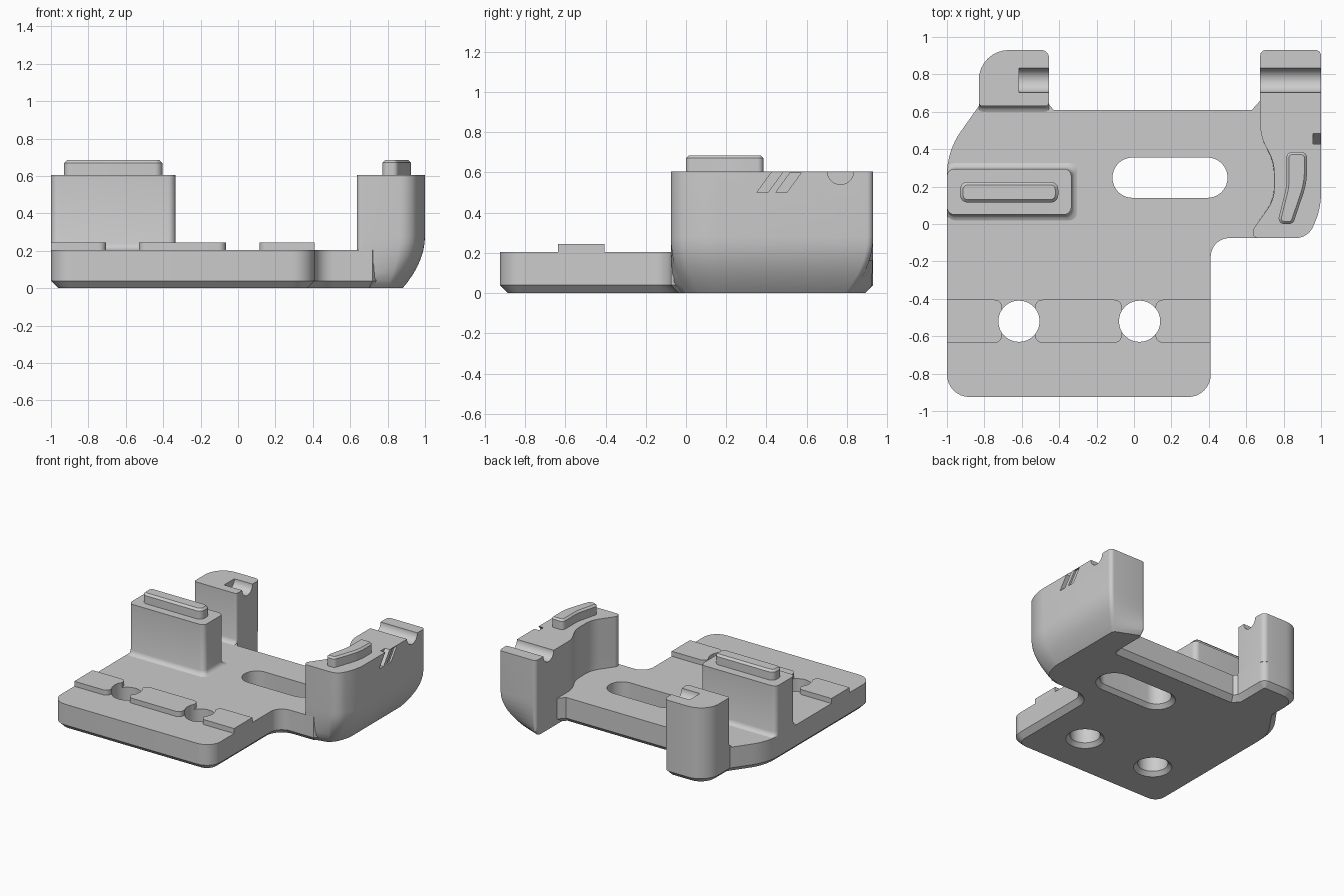
import bpy
import bmesh
from math import radians, tan, pi
from mathutils import Vector, Matrix

if "Cube" in bpy.data.objects:
    bpy.data.objects.remove(bpy.data.objects["Cube"])

grey = bpy.data.materials.new("plain grey")
grey.use_nodes = True
COLOUR = (0.6, 0.6, 0.6, 1)
grey.diffuse_color = COLOUR
grey.node_tree.nodes["Principled BSDF"].inputs["Base Color"].default_value = COLOUR

TOP, DECK = 0.605, 0.205


def rounded(corners, steps=8):
    """Outline from (x, y, radius) corners, each replaced by an arc."""
    out = []
    for i, (x, y, r) in enumerate(corners):
        p = Vector((x, y))
        if r == 0:
            out.append(p)
            continue
        a = (Vector(corners[i - 1][:2]) - p).normalized()
        b = (Vector(corners[(i + 1) % len(corners)][:2]) - p).normalized()
        half = a.angle(b) / 2
        t = r / tan(half)
        start = p + a * t
        centre = p + (a + b).normalized() * (t * t + r * r) ** 0.5
        turn = (start - centre).angle_signed(p + b * t - centre)
        for k in range(steps + 1):
            out.append(centre + Matrix.Rotation(-turn * k / steps, 2) @ (start - centre))
    return out


def rect(x0, x1, y0, y1, r, steps=8):
    return rounded([(x0, y0, r), (x1, y0, r), (x1, y1, r), (x0, y1, r)], steps)


def at(outline, z):
    return [(p[0], p[1], z) for p in outline]


def finish(name, bm):
    bmesh.ops.recalc_face_normals(bm, faces=bm.faces[:])
    mesh = bpy.data.meshes.new(name)
    bm.to_mesh(mesh)
    bm.free()
    mesh.materials.append(grey)
    ob = bpy.data.objects.new(name, mesh)
    bpy.context.collection.objects.link(ob)
    return ob


def loft(name, rings, bevel_z=None, bevel=0):
    """Skin matching rings and cap both ends; optionally chamfer one rim."""
    bm = bmesh.new()
    rows = [[bm.verts.new(p) for p in ring] for ring in rings]
    n = len(rows[0])
    for lo, hi in zip(rows, rows[1:]):
        for i in range(n):
            j = (i + 1) % n
            bm.faces.new((lo[i], lo[j], hi[j], hi[i]))
    bm.faces.new(rows[0][::-1])
    bm.faces.new(rows[-1])
    bmesh.ops.recalc_face_normals(bm, faces=bm.faces[:])
    if bevel:
        rim = [e for e in bm.edges if all(abs(v.co.z - bevel_z) < 1e-5 for v in e.verts)]
        bmesh.ops.bevel(bm, geom=rim, offset=bevel, segments=1, affect='EDGES')
    return finish(name, bm)


def prism(name, outline, z0, z1, bevel_z=None, bevel=0):
    return loft(name, [at(outline, z0), at(outline, z1)], bevel_z, bevel)


def cut(target, cutters):
    for c in cutters:
        mod = target.modifiers.new("cut", 'BOOLEAN')
        mod.operation = 'DIFFERENCE'
        mod.solver = 'EXACT'
        mod.object = c
        bpy.context.view_layer.objects.active = target
        bpy.ops.object.modifier_apply(modifier=mod.name)


def rod(name, x0, x1, y, z, r):
    bm = bmesh.new()
    place = Matrix.Translation(((x0 + x1) / 2, y, z)) @ Matrix.Rotation(pi / 2, 4, 'Y')
    bmesh.ops.create_cone(bm, cap_ends=True, segments=48, radius1=r, radius2=r,
                          depth=x1 - x0, matrix=place)
    return finish(name, bm)


def opening(name, x0, x1, y0, y1):
    """Round-ended through hole, flared at the underside."""
    rings = []
    for z, e in ((-0.01, 0.04), (0.03, 0), (0.4, 0)):
        r = (y1 - y0) / 2 + e - 0.0005
        rings.append(at(rect(x0 - e, x1 + e, y0 - e, y1 + e, r, 14), z))
    return loft(name, rings)


parts = []

# Base plate with chamfered underside
plate = prism("base_plate", rounded([
    (-1, -0.925, 0.12), (0.41, -0.925, 0.12), (0.41, -0.075, 0.1), (0.72, -0.075, 0),
    (0.85, 0.1, 0), (0.8, 0.66, 0), (0.675, 0.66, 0), (0.63, 0.61, 0),
    (-0.43, 0.61, 0), (-0.455, 0.64, 0), (-0.455, 0.93, 0.05), (-0.83, 0.93, 0.16),
    (-0.83, 0.63, 0), (-1, 0.39, 0.4)]), 0, DECK, 0, 0.04)
parts.append(plate)

# Raised pads on the front deck
pads = []
for name, x0, x1, ra, rb in (("pad_right", -1, -0.705, 0, 0.04),
                             ("pad_middle", -0.53, -0.065, 0.04, 0.04),
                             ("pad_left", 0.115, 0.41, 0.04, 0)):
    pads.append(prism(name, rounded([(x0, -0.635, ra), (x1, -0.635, rb),
                                     (x1, -0.405, rb), (x0, -0.405, ra)]), 0.2, 0.245))
parts += pads

# Through holes and long slot
holes = [opening("hole_cutter", x - 0.11, x + 0.11, -0.63, -0.41) for x in (-0.615, 0.03)]
slot = opening("slot_cutter", -0.115, 0.5, 0.14, 0.355)
cut(plate, holes + [slot])
for pad in pads:
    cut(pad, holes)

# Blocks on the -x side, with a small fillet where they meet the deck
FLARE = ((0.03, DECK - 0.005), (0.03, DECK), (0.016, 0.211), (0.006, 0.222), (0, 0.24), (0, TOP))
block = loft("key_block", [at(rect(-1, -0.335 + e, 0.05 - e, 0.295 + e, 0.04), z)
                           for e, z in FLARE])
parts.append(block)
parts.append(prism("key_ridge", rect(-0.93, -0.405, 0.115, 0.225, 0.04),
                   TOP - 0.01, 0.685, 0.685, 0.016))

back_post = loft("back_post", [at(rounded([
    (-0.83, 0.63 - e, 0.02), (-0.455, 0.63 - e, 0.02),
    (-0.455, 0.93, 0.04), (-0.83, 0.93, 0.16)]), z) for e, z in FLARE])
parts.append(back_post)

# Tall side post whose outer lower edge curves inward
plan = rounded([(0.675, 0.93, 0.03), (0.675, 0.47, 0.25), (0.75, 0.33, 0.25),
                (0.75, 0.13, 0.2), (0.635, -0.03, 0.04), (0.635, -0.075, 0.028),
                (0.93, -0.075, 0.1), (1, 0.08, 0.4), (1, 0.93, 0.03)])


def tucked(z):
    d = 0.12 * max(0, 1 - z / 0.28) ** 2
    ring = []
    for x, y in plan:
        w = min(1, max(0, (x - 0.675) / 0.325))
        pull = max(d * w, 0.04 - z, 0)
        front = max(0, (0.2 - y) / 0.275)
        back = max(0, (y - 0.6) / 0.33)
        ring.append((x - d * w, y + pull * (front - back), z))
    return ring


side_post = loft("side_post", [tucked(z) for z in
                               (0, 0.02, 0.04, 0.08, 0.12, 0.16, 0.2, 0.24, 0.28, TOP)])
parts.append(side_post)
parts.append(prism("curved_ridge", rounded([
    (0.815, 0.385, 0.03), (0.815, 0.2, 0.3), (0.765, 0, 0.03), (0.85, 0, 0.03),
    (0.925, 0.22, 0.4), (0.925, 0.385, 0.03)]), TOP - 0.01, 0.685, 0.685, 0.014))

# Half-round grooves across both posts, and slanted notches on the outer face
groove_a = rod("groove_cutter", -0.615, -0.3, 0.768, TOP, 0.065)
groove_b = rod("groove_cutter", 0.5, 1.2, 0.768, TOP, 0.065)
notches = []
for y, depth, top in ((0.352, 0.042, 0.62), (0.446, 0.015, 0.6)):
    s = (top - 0.5) * 0.73
    profile = [(y, 0.5), (y + 0.055, 0.5), (y + 0.055 + s, top), (y + s, top)]
    notches.append(loft("notch_cutter", [[(x, a, b) for a, b in profile]
                                         for x in (1 - depth, 1.1)]))
cut(back_post, [groove_a])
cut(side_post, [groove_b] + notches)

for helper in holes + [slot, groove_a, groove_b] + notches:
    bpy.data.objects.remove(helper)

# Smooth curves, crisp edges
bpy.ops.object.select_all(action='DESELECT')
for ob in parts:
    ob.select_set(True)
bpy.context.view_layer.objects.active = plate
bpy.ops.object.shade_smooth_by_angle(angle=radians(30))
